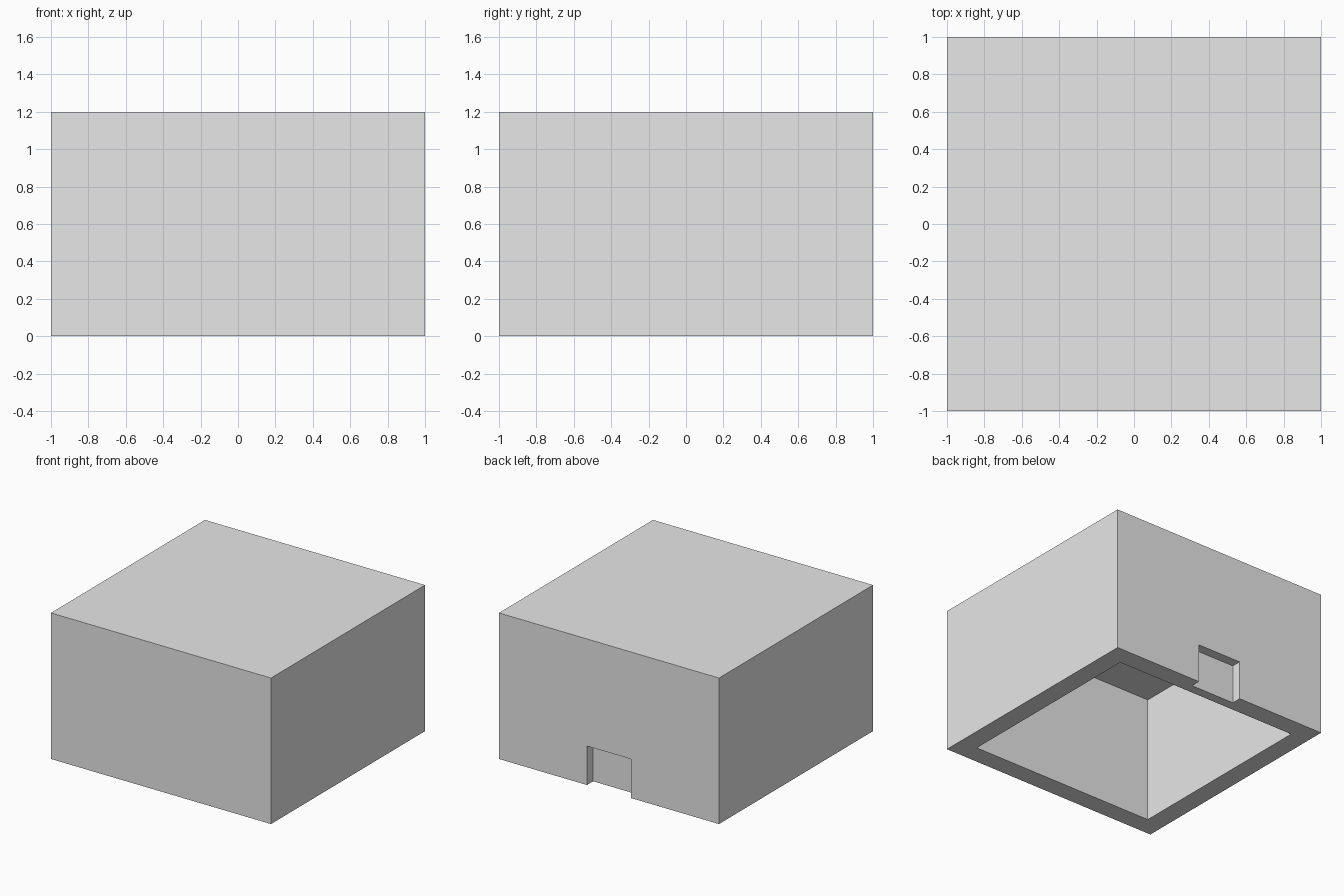
import bpy

cube = bpy.data.objects.get("Cube")
if cube:
    bpy.data.objects.remove(cube, do_unlink=True)

WALL = 0.16
HEIGHT = 1.2

# Single light grey for the whole part
grey = bpy.data.materials.new("light_grey")
grey.use_nodes = True
colour = (0.8, 0.8, 0.8, 1)
grey.diffuse_color = colour
grey.node_tree.nodes["Principled BSDF"].inputs["Base Color"].default_value = colour


def box(name, low, high):
    """Add a box spanning two opposite corners."""
    centre = [(a + b) / 2 for a, b in zip(low, high)]
    bpy.ops.mesh.primitive_cube_add(size=1, location=centre)
    obj = bpy.context.object
    obj.name = name
    obj.scale = [b - a for a, b in zip(low, high)]
    bpy.ops.object.transform_apply(location=True, rotation=False, scale=True)
    obj.data.materials.append(grey)
    return obj


def cut(target, cutter):
    """Subtract a cutter, then remove it."""
    mod = target.modifiers.new(cutter.name, "BOOLEAN")
    mod.operation = "DIFFERENCE"
    mod.solver = "EXACT"
    mod.object = cutter
    bpy.context.view_layer.objects.active = target
    bpy.ops.object.modifier_apply(modifier=mod.name)
    bpy.data.objects.remove(cutter, do_unlink=True)


# Outer shell
shell = box("hollow_box", (-1, -1, 0), (1, 1, HEIGHT))

# Cavity open at the bottom, even wall and roof thickness
inner = 1 - WALL
cut(shell, box("cavity", (-inner, -inner, -0.1), (inner, inner, HEIGHT - WALL)))

# Shallow notch at the foot of the back wall, half the wall deep
cut(shell, box("back_notch", (-0.2, 1 - WALL / 2, -0.1), (0.2, 1.1, 2 * WALL)))
